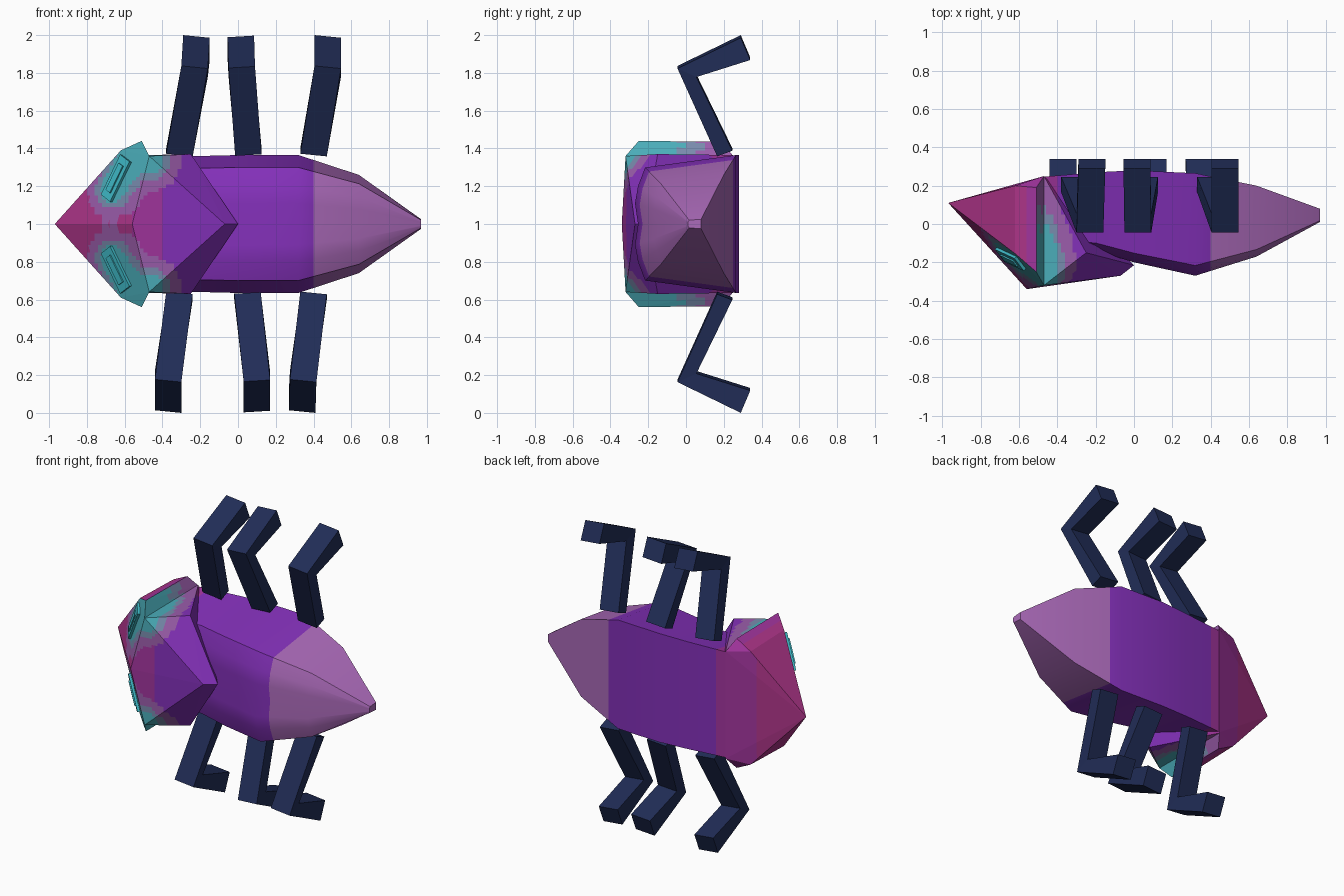
import bpy, bmesh
from mathutils import Vector, Matrix
from mathutils.bvhtree import BVHTree

cube = bpy.data.objects.get("Cube")
if cube:
    bpy.data.objects.remove(cube)

MID = 1.0  # height of the mirror plane


def material(name, rgb):
    m = bpy.data.materials.new(name)
    m.use_nodes = True
    m.diffuse_color = (*rgb, 1)
    m.node_tree.nodes["Principled BSDF"].inputs["Base Color"].default_value = (*rgb, 1)
    return m


PALETTE = [
    material("magenta", (.42, .035, .25)),
    material("violet_magenta", (.36, .035, .34)),
    material("purple", (.23, .03, .49)),
    material("lavender", (.41, .145, .49)),
    material("teal", (.07, .42, .49)),
    material("grey_teal", (.19, .26, .42)),
    material("mauve", (.33, .11, .41)),
    material("navy", (.015, .026, .095)),
    material("eye_cyan", (.05, .49, .57)),
]
MAGENTA, VIOLET, PURPLE, LAVENDER, TEAL, GREY_TEAL, MAUVE, NAVY, CYAN = range(9)


def finish(name, bm, colour=None, smooth=False):
    bmesh.ops.recalc_face_normals(bm, faces=bm.faces)
    if colour is not None:
        for f in bm.faces:
            f.material_index = colour
    me = bpy.data.meshes.new(name)
    bm.to_mesh(me)
    bm.free()
    for m in PALETTE:
        me.materials.append(m)
    ob = bpy.data.objects.new(name, me)
    ob.location.z = MID
    bpy.context.collection.objects.link(ob)
    if smooth:
        bpy.ops.object.select_all(action='DESELECT')
        ob.select_set(True)
        bpy.context.view_layer.objects.active = ob
        bpy.ops.object.shade_smooth_by_angle(angle=.6)


def cut(bm, axis, value):
    no = Vector((0, 0, 0))
    no[axis] = 1
    bmesh.ops.bisect_plane(bm, geom=bm.verts[:] + bm.edges[:] + bm.faces[:],
                           plane_co=no * value, plane_no=no)


def hull(points):
    # Convex solid from points mirrored across the middle plane
    bm = bmesh.new()
    for x, y, z in points:
        for s in ((1, -1) if z else (1,)):
            bm.verts.new((x, y, z * s))
    bmesh.ops.convex_hull(bm, input=bm.verts[:])
    bmesh.ops.delete(bm, geom=[v for v in bm.verts if not v.link_faces], context='VERTS')
    bmesh.ops.recalc_face_normals(bm, faces=bm.faces)
    return bm


def segment_distance(p, a, b):
    a, b = Vector(a), Vector(b)
    t = max(0, min(1, (p - a).dot(b - a) / (b - a).length_squared))
    return (p - a - (b - a) * t).length


def band(x, back):
    return (MAGENTA if x < (-.66 if back else -.56) else VIOLET if x < -.4
            else PURPLE if x < .4 else LAVENDER)


def paint(bm, markings):
    # Bands along the length, with eye markings on the head and shell
    for x in (-.66, -.56, -.4, .4):
        cut(bm, 0, x)
    if markings:
        for i in range(30):
            cut(bm, 0, -.8 + i * .02)
        for i in range(20):
            for s in (1, -1):
                cut(bm, 2, s * (.05 + i * .02))
        for i in range(12):
            cut(bm, 1, -.3 + i * .05)
    bm.normal_update()
    for f in bm.faces:
        c = f.calc_center_median()
        f.material_index = band(c.x, f.normal.y > .5)
        rear = (c.x > -.5 or f.normal.x > .1) and f.normal.y < .4
        if markings and (f.normal.y < -.3 or rear):
            p = Vector((c.x, abs(c.z)))
            d = min(segment_distance(p, (-.67, .19), (-.52, .40)),
                    segment_distance(p, (-.52, .35), (-.47, .34)))
            d += max(0, c.y + .15) * .35
            for limit, colour in ((.075, TEAL), (.11, GREY_TEAL), (.17, MAUVE)):
                if d < limit:
                    f.material_index = colour
                    break


# Body: softly ridged section lofted along the length
STATIONS = [(-.47, -.12, .247, .355), (-.2, -.14, .27, .36), (0, -.2, .28, .365),
            (.32, -.27, .265, .365), (.64, -.17, .2, .26), (.97, .01, .08, .025)]
HALF = [(0, 1), (.9, .82), (.97, .55), (1, .3), (.97, 0)]
section = HALF + [(u, -v) for u, v in reversed(HALF[:-1])]
bm = bmesh.new()
rings = [[bm.verts.new((x, back + (front - back) * u, half * v)) for u, v in section]
         for x, front, back, half in STATIONS]
n = len(section)
for r, q in zip(rings, rings[1:]):
    for i in range(n):
        j = (i + 1) % n
        bm.faces.new((r[i], r[j], q[j], q[i]))
bm.faces.new(rings[0])
bm.faces.new(rings[-1])
bmesh.ops.recalc_face_normals(bm, faces=bm.faces)
paint(bm, False)
finish("body", bm, smooth=True)

# Head: pointed wedge flaring into a frill
bm = hull([(-.97, .11, 0), (-.62, -.155, .39), (-.62, .2, .38),
           (-.51, -.25, .44), (-.51, .19, .435), (-.47, -.32, .36),
           (-.47, .25, .36), (-.56, -.34, 0)])
tree = BVHTree.FromBMesh(bm)
paint(bm, True)
finish("head", bm)

# Shell: pointed collar running back from the head
bm = hull([(-.56, -.34, 0), (-.47, -.32, .36), (-.25, -.15, .37),
           (-.07, -.27, 0), (0, -.215, 0), (-.47, .25, .365)])
paint(bm, True)
finish("shell", bm)

# Eyes: two stacked plates lying on each side of the head
for side, s in (("left", 1), ("right", -1)):
    hit, normal, _, _ = tree.ray_cast(Vector((-.64, -1, .24 * s)), Vector((0, 1, 0)))
    along = Vector((.14, 0, .18 * s))
    along = (along - normal * along.dot(normal)).normalized()
    across = normal.cross(along)
    frame = Matrix((along, across, normal)).transposed().to_4x4()
    frame.translation = hit
    for part, length, width, height in (("eye", .24, .09, .03), ("pupil", .16, .04, .045)):
        bm = bmesh.new()
        bmesh.ops.create_cube(bm, size=1)
        bm.transform(frame @ Matrix.Diagonal((length, width, height, 1)))
        finish(f"{side}_{part}", bm, CYAN)

# Legs: bent bars, each outline point paired with hip, knee or foot
OUTER = [(.165, .365), (-.045, .83), (.29, .993)]
INNER = [(.245, .395), (.055, .785), (.34, .875)]
LEGS = {"upper": (1, [(-.31, -.23, -.22), (.055, .02, .015), (.4, .475, .475)]),
        "lower": (-1, [(-.31, -.37, -.37), (.05, .1, .1), (.4, .345, .34)])}
for side, (s, legs) in LEGS.items():
    for place, centres, tilt in zip(("front", "middle", "rear"), legs, (-.1, .06, -.1)):
        bm = bmesh.new()
        loops = [[bm.verts.new((x + dx, y, z * s + dx * tilt))
                  for (y, z), dx in ((a, -.07), (a, .07), (b, .07), (b, -.07))]
                 for x, a, b in zip(centres, OUTER, INNER)]
        for r, q in zip(loops, loops[1:]):
            for i in range(4):
                j = (i + 1) % 4
                bm.faces.new((r[i], r[j], q[j], q[i]))
        bm.faces.new(loops[0])
        bm.faces.new(loops[-1])
        finish(f"{side}_{place}_leg", bm, NAVY)
